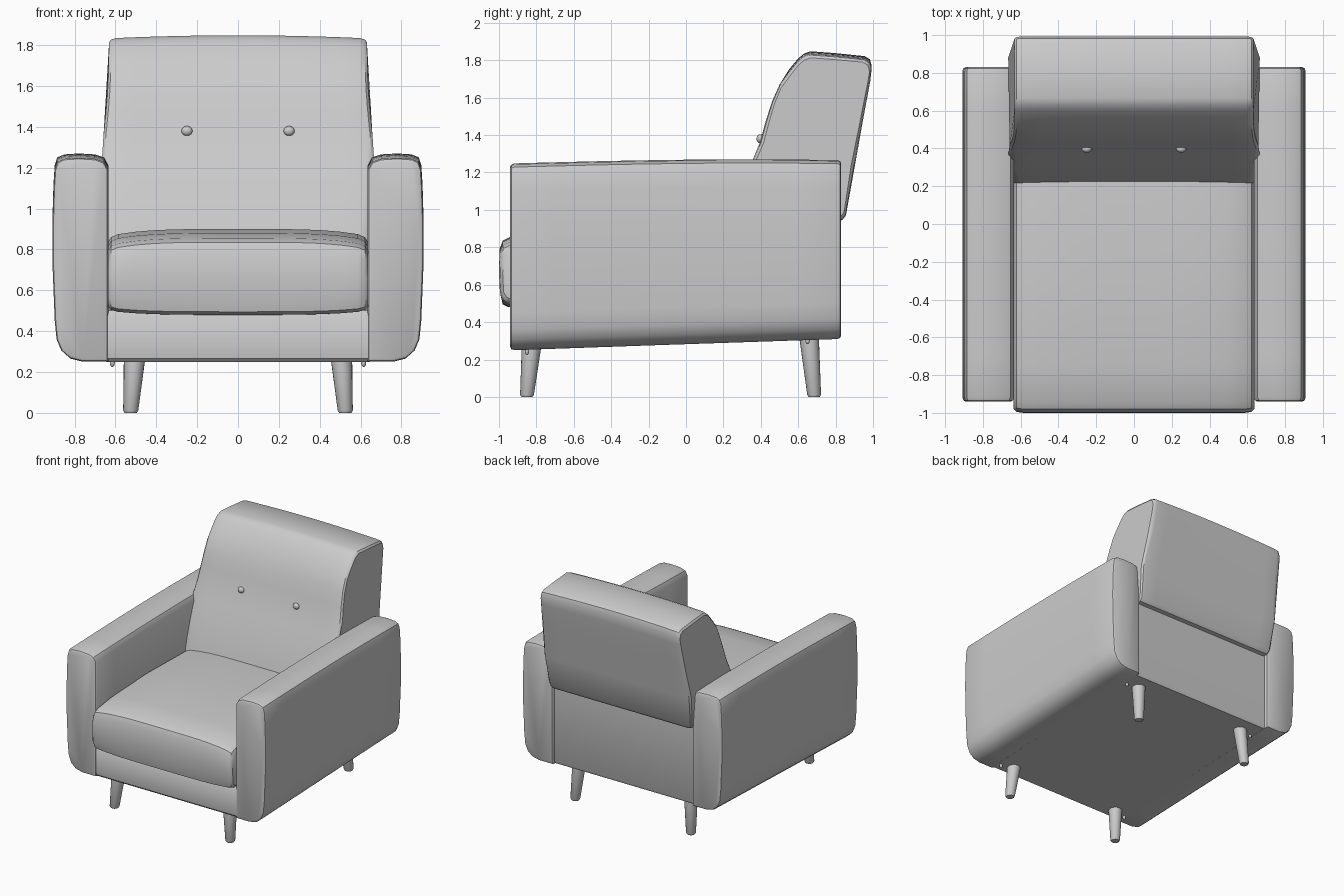
import bpy, bmesh, math
from mathutils import Vector

cube = bpy.data.objects.get("Cube")
if cube:
    bpy.data.objects.remove(cube, do_unlink=True)

grey = bpy.data.materials.new("grey_fabric")
grey.use_nodes = True
grey.diffuse_color = (0.6, 0.6, 0.6, 1)
grey.node_tree.nodes["Principled BSDF"].inputs["Base Color"].default_value = (0.6, 0.6, 0.6, 1)


def finish(name, bm, angle=35):
    bmesh.ops.recalc_face_normals(bm, faces=bm.faces)
    mesh = bpy.data.meshes.new(name)
    bm.to_mesh(mesh)
    bm.free()
    obj = bpy.data.objects.new(name, mesh)
    bpy.context.collection.objects.link(obj)
    mesh.materials.append(grey)
    bpy.ops.object.select_all(action="DESELECT")
    obj.select_set(True)
    bpy.context.view_layer.objects.active = obj
    bpy.ops.object.shade_smooth_by_angle(angle=math.radians(angle))
    return obj


def loft(name, profile, stations, place):
    """Sweep a closed profile through stations; place(u, v, s) gives the point."""
    bm = bmesh.new()
    rings = [[bm.verts.new(place(u, v, s)) for u, v in profile] for s in stations]
    n = len(profile)
    for a, b in zip(rings, rings[1:]):
        for i in range(n):
            j = (i + 1) % n
            bm.faces.new((a[i], a[j], b[j], b[i]))
    bm.faces.new(rings[0])
    bm.faces.new(rings[-1])
    return finish(name, bm)


def spread(half, steps, rim):
    """Even stations between -half and half, with closer ones at the rims."""
    inner = [-half + rim + 2 * (half - rim) * i / steps for i in range(steps + 1)]
    return [-half, -half + rim * 0.3] + inner + [half - rim * 0.3, half]


def inset(s, half, rim):
    """Rounding amount near the end of a sweep, 0 inside and 1 at the end."""
    t = max(0, (abs(s) - half + rim) / rim)
    return 1 - math.sqrt(max(0, 1 - t * t))


# Arms: rounded slabs whose underside climbs towards the back
arm_profile = [(0.635, 0.25), (0.76, 0.25), (0.82, 0.265), (0.865, 0.305), (0.888, 0.36),
               (0.897, 0.45), (0.907, 0.7), (0.909, 0.9), (0.903, 1.1), (0.897, 1.19),
               (0.885, 1.228), (0.85, 1.243), (0.78, 1.248), (0.70, 1.243),
               (0.655, 1.228), (0.635, 1.19)]


def arm_point(side):
    def place(x, z, s):
        k = 0.018 * inset(s, 0.885, 0.022)
        x += k if x < 0.7 else (-k if x > 0.85 else 0)
        z += k if z < 0.3 else (-k if z > 1.2 else 0)
        t = (s + 0.885) / 1.77
        z += 0.06 * t * (1.25 - z) + 0.022 * math.sin(t * 2.2) * (z - 0.25)
        return (side * x, s - 0.055, z)
    return place


for label, side in (("left", 1), ("right", -1)):
    loft(label + "_arm", arm_profile, spread(0.885, 8, 0.022), arm_point(side))

# Base frame with the low rear panel
base_profile = [(-0.91, 0.25), (-0.925, 0.265), (-0.93, 0.30), (-0.93, 0.47), (-0.91, 0.50),
                (0.6, 0.52), (0.64, 0.96), (0.80, 0.96), (0.80, 0.33), (0.79, 0.31)]
loft("base_frame", base_profile, [-0.645, 0.645], lambda y, z, s: (s, y, z))

# Seat cushion with a crowned top
seat_profile = [(-0.95, 0.50), (-0.98, 0.515), (-0.995, 0.56), (-1.0, 0.66), (-0.997, 0.79),
                (-0.98, 0.835), (-0.94, 0.855), (-0.75, 0.88), (-0.3, 0.9), (0.2, 0.89),
                (0.5, 0.87), (0.5, 0.50)]


def seat_point(y, z, s):
    k = inset(s, 0.637, 0.05)
    edge = (abs(s) / 0.637) ** 4
    if z > 0.7:
        z -= 0.035 * edge + 0.03 * k
    elif z < 0.55:
        z += 0.02 * edge - 0.02 + 0.02 * k
    if y < -0.9:
        y += 0.02 * k
    return (s, y, z)


loft("seat_cushion", seat_profile, spread(0.637, 14, 0.05), seat_point)

# Reclined backrest cushion, slightly wider at arm height
back_profile = [(0.20, 0.78), (0.222, 0.88), (0.285, 1.08), (0.345, 1.24), (0.395, 1.36),
                (0.425, 1.47), (0.46, 1.58), (0.50, 1.67), (0.55, 1.75), (0.60, 1.81),
                (0.63, 1.835), (0.665, 1.848), (0.80, 1.838), (0.955, 1.822),
                (0.983, 1.805), (0.993, 1.77), (0.985, 1.70), (0.95, 1.5),
                (0.90, 1.22), (0.855, 0.97), (0.835, 0.945), (0.70, 0.93), (0.60, 0.78)]


def back_point(y, z, s):
    k = inset(s, 1.0, 0.06)
    half = 0.632 + 0.034 * math.exp(-((z - 1.22) / 0.28) ** 2)
    centre = Vector((0.66, 1.3))
    away = Vector((y, z)) - centre
    away -= away.normalized() * 0.02 * k
    y, z = centre + away
    if z > 1.7:
        z -= 0.015 * s * s
    return (s * half, y, z)


loft("backrest", back_profile, spread(1.0, 12, 0.06), back_point)


# Tapered legs, screw heads and back buttons
def leg(name, top, foot):
    bm = bmesh.new()
    rings = []
    for centre, r in ((top, 0.053), (foot + Vector((0, 0, 0.012)), 0.037), (foot, 0.03)):
        rings.append([bm.verts.new(centre + Vector((r * math.cos(a), r * math.sin(a), 0)))
                      for a in (math.tau * i / 20 for i in range(20))])
    for a, b in zip(rings, rings[1:]):
        for i in range(20):
            bm.faces.new((a[i], a[i - 1], b[i - 1], b[i]))
    bm.faces.new(rings[0])
    bm.faces.new(rings[-1])
    finish(name, bm)


def knob(name, centre, size):
    bm = bmesh.new()
    bmesh.ops.create_uvsphere(bm, u_segments=16, v_segments=10, radius=1)
    bmesh.ops.scale(bm, vec=size, verts=bm.verts)
    bmesh.ops.translate(bm, vec=centre, verts=bm.verts)
    finish(name, bm, 60)


for label, side in (("left", 1), ("right", -1)):
    leg("front_" + label + "_leg", Vector((side * 0.505, -0.825, 0.28)), Vector((side * 0.525, -0.85, 0)))
    leg("rear_" + label + "_leg", Vector((side * 0.505, 0.657, 0.33)), Vector((side * 0.525, 0.685, 0)))
    knob("front_" + label + "_screw", (side * 0.615, -0.85, 0.245), (0.012, 0.012, 0.02))
    knob("rear_" + label + "_screw", (side * 0.615, 0.65, 0.302), (0.012, 0.012, 0.02))
    knob(label + "_button", (side * 0.25, 0.397, 1.38), (0.027, 0.02, 0.024))
